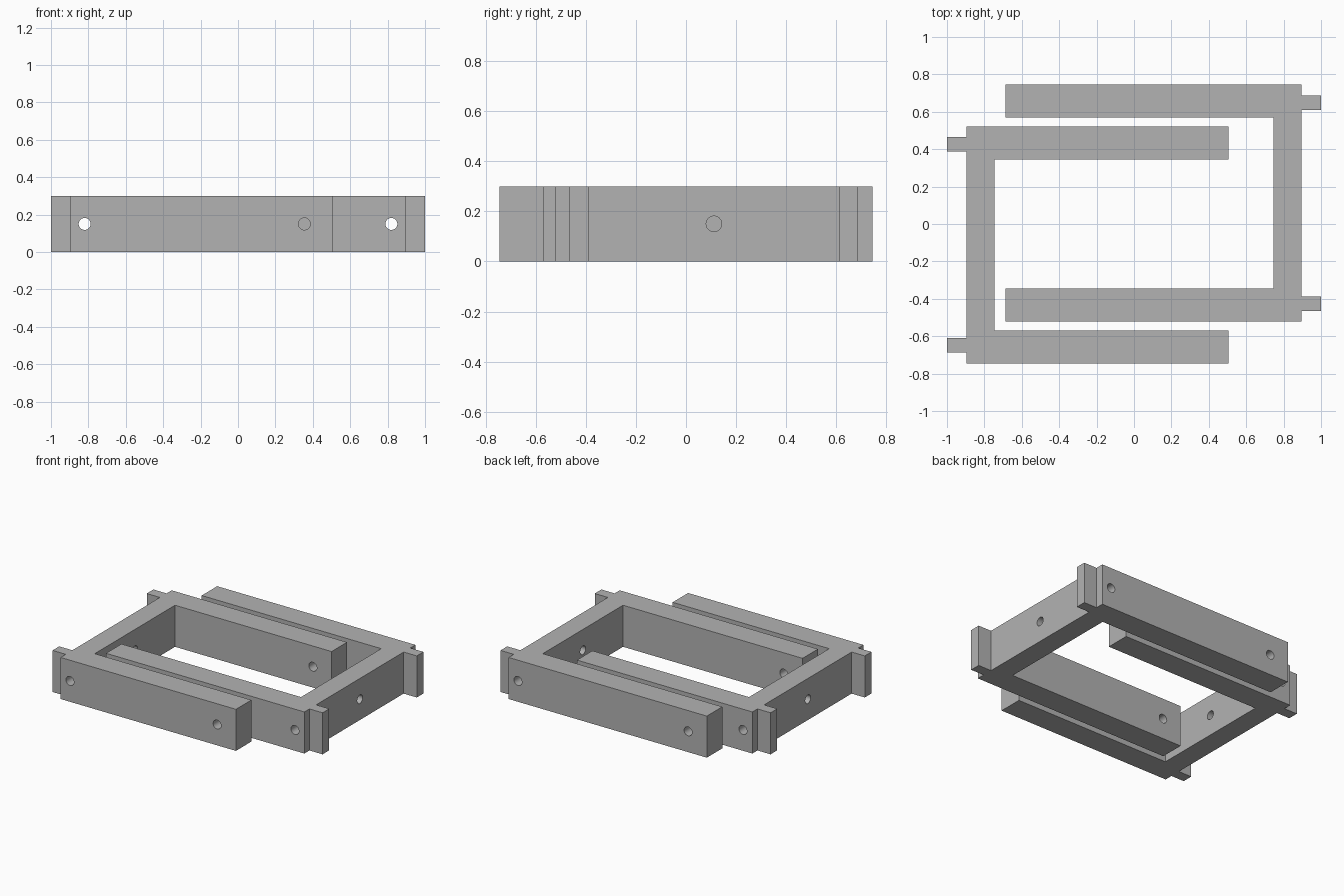
import bpy, bmesh, math
from mathutils import Matrix

cube = bpy.data.objects.get("Cube")
if cube:
    bpy.data.objects.remove(cube, do_unlink=True)

HEIGHT = 0.30
MID = HEIGHT / 2
BACK, INNER = -0.895, -0.745          # spine faces
OUT_Y, ARM_Y = -0.745, 0.522          # outer sides of the two arms
ARM_W = 0.176

grey = bpy.data.materials.new("plain_grey")
grey.use_nodes = True
colour = (0.45, 0.45, 0.45, 1)
grey.diffuse_color = colour
grey.node_tree.nodes["Principled BSDF"].inputs["Base Color"].default_value = colour


def finish(name, bm):
    mesh = bpy.data.meshes.new(name)
    bmesh.ops.recalc_face_normals(bm, faces=bm.faces)
    bm.to_mesh(mesh)
    bm.free()
    obj = bpy.data.objects.new(name, mesh)
    bpy.context.collection.objects.link(obj)
    obj.data.materials.append(grey)
    return obj


def drill(obj, axis, centre, length, radius=0.032):
    """Cut a round hole along the x or y axis."""
    turn = Matrix.Rotation(math.pi / 2, 4, "Y" if axis == "X" else "X")
    bm = bmesh.new()
    bmesh.ops.create_cone(bm, cap_ends=True, segments=32, radius1=radius,
                          radius2=radius, depth=length,
                          matrix=Matrix.Translation(centre) @ turn)
    cutter = finish("hole_cutter", bm)
    cutter.hide_render = True
    mod = obj.modifiers.new("hole", "BOOLEAN")
    mod.operation, mod.solver, mod.object = "DIFFERENCE", "EXACT", cutter
    bpy.context.view_layer.objects.active = obj
    bpy.ops.object.modifier_apply(modifier=mod.name)
    bpy.data.objects.remove(cutter, do_unlink=True)


def bracket(name, tip, turned):
    # U-shaped outline with two tabs on the spine
    outline = [(BACK, OUT_Y), (tip, OUT_Y), (tip, OUT_Y + ARM_W),
               (INNER, OUT_Y + ARM_W), (INNER, ARM_Y - ARM_W),
               (tip, ARM_Y - ARM_W), (tip, ARM_Y), (BACK, ARM_Y)]
    for top, bottom in ((0.464, 0.388), (-0.61, -0.686)):
        outline += [(BACK, top), (-1, top), (-1, bottom), (BACK, bottom)]
    bm = bmesh.new()
    face = bm.faces.new([bm.verts.new((x, y, 0)) for x, y in outline])
    solid = bmesh.ops.extrude_face_region(bm, geom=[face])
    bmesh.ops.translate(bm, vec=(0, 0, HEIGHT),
                        verts=[v for v in solid["geom"] if isinstance(v, bmesh.types.BMVert)])
    obj = finish(name, bm)

    # Long hole through the spine, pin holes at the arm tips, cross hole
    middle = (OUT_Y + ARM_Y) / 2
    drill(obj, "Y", ((BACK + INNER) / 2, middle, MID), 2)
    drill(obj, "Y", (tip - 0.15, middle, MID), 2)
    drill(obj, "X", (BACK, middle, MID), 0.5, 0.031)

    if turned:
        obj.data.transform(Matrix.Rotation(math.pi, 4, "Z"))
    return obj


brackets = [bracket("right_bracket", 0.505, False),
            bracket("left_bracket", 0.688, True)]

# Smooth hole walls, crisp edges elsewhere
bpy.ops.object.select_all(action="DESELECT")
for obj in brackets:
    obj.select_set(True)
bpy.context.view_layer.objects.active = brackets[0]
bpy.ops.object.shade_smooth_by_angle(angle=math.radians(30))
